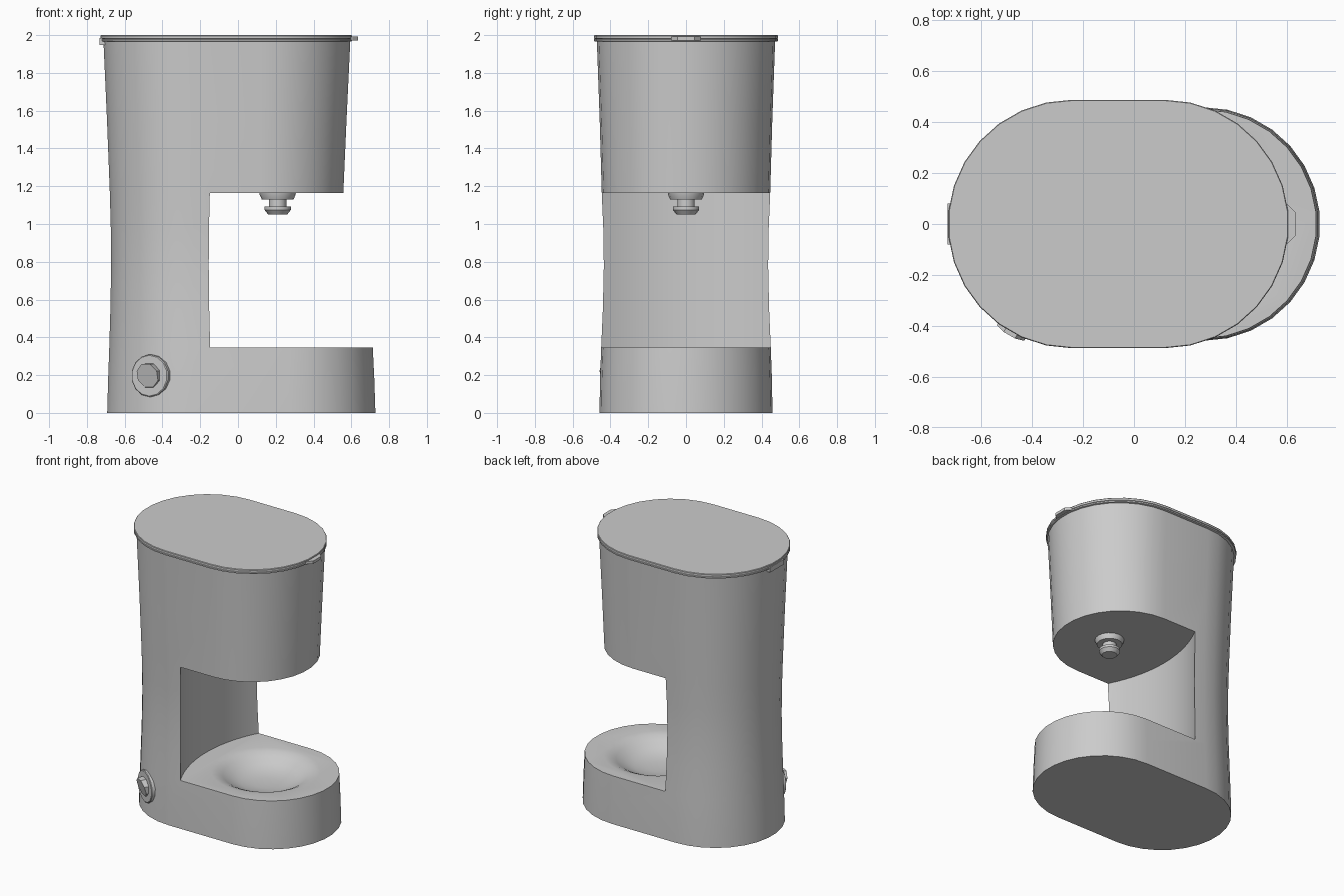
import bpy, bmesh
from math import sin, cos, pi, radians, asin
from mathutils import Matrix, Vector

if "Cube" in bpy.data.objects:
    bpy.data.objects.remove(bpy.data.objects["Cube"])

grey = bpy.data.materials.new("matte grey")
grey.use_nodes = True
grey.diffuse_color = (0.6, 0.6, 0.6, 1)
grey.node_tree.nodes["Principled BSDF"].inputs["Base Color"].default_value = (0.6, 0.6, 0.6, 1)


def make(name, bm):
    bmesh.ops.recalc_face_normals(bm, faces=bm.faces)
    mesh = bpy.data.meshes.new(name)
    bm.to_mesh(mesh)
    bm.free()
    obj = bpy.data.objects.new(name, mesh)
    bpy.context.collection.objects.link(obj)
    mesh.materials.append(grey)
    return obj


def activate(obj):
    bpy.ops.object.select_all(action='DESELECT')
    obj.select_set(True)
    bpy.context.view_layer.objects.active = obj


def smooth(obj, angle=30):
    activate(obj)
    bpy.ops.object.shade_smooth_by_angle(angle=radians(angle))


def loft(name, rings):
    """Skin matching rings of points and cap both ends."""
    bm = bmesh.new()
    loops = [[bm.verts.new(p) for p in ring] for ring in rings]
    n = len(loops[0])
    for a, b in zip(loops, loops[1:]):
        for i in range(n):
            j = (i + 1) % n
            bm.faces.new((a[i], a[j], b[j], b[i]))
    bm.faces.new(loops[0])
    bm.faces.new(loops[-1])
    return make(name, bm)


def stadium(z, back, front, r, seg=15):
    """Oblong outline with round ends at x = back and x = front."""
    right = [(front - r + r * cos(t), r * sin(t), z)
             for t in (pi * (i / seg - 0.5) for i in range(seg + 1))]
    left = [(back + r - r * cos(t), -r * sin(t), z)
            for t in (pi * (i / seg - 0.5) for i in range(seg + 1))]
    return right + left


def lathe(name, profile, x, seg):
    return loft(name, [[(x + r * cos(2 * pi * i / seg), r * sin(2 * pi * i / seg), z)
                        for i in range(seg)] for r, z in profile])


def cut(obj, cutter):
    cutter.hide_render = True
    mod = obj.modifiers.new("cut", 'BOOLEAN')
    mod.operation, mod.solver, mod.object = 'DIFFERENCE', 'EXACT', cutter
    activate(obj)
    bpy.ops.object.modifier_apply(modifier=mod.name)
    bpy.data.objects.remove(cutter)


# Waisted body: base, column and overhanging tank in one shell
body = loft("body", [stadium(*s) for s in (
    (0, -0.695, 0.73, 0.458), (0.18, -0.69, 0.724, 0.455), (0.345, -0.684, 0.716, 0.449),
    (0.55, -0.678, 0.66, 0.44), (0.78, -0.674, 0.6, 0.435), (0.98, -0.676, 0.56, 0.438),
    (1.165, -0.681, 0.56, 0.446), (1.55, -0.696, 0.577, 0.457), (1.97, -0.715, 0.597, 0.472))])

# Jug opening with a concave rear wall
radius, centre, half = 0.955, 0.695, 0.6
sweep = asin(half / radius)
outline = [(centre - radius * cos(t), radius * sin(t))
           for t in (sweep * (i / 10 - 1) for i in range(21))]
outline += [(1, half), (1, -half)]
cut(body, loft("opening_cutter", [[(x, y, z) for x, y in outline] for z in (0.345, 1.165)]))

# Shallow jug dish in the base
dish = ((0.36, 0.36), (0.36, 0.345), (0.32, 0.337), (0.28, 0.318), (0.23, 0.287),
        (0.16, 0.262), (0.08, 0.253), (0.02, 0.251))
cut(body, lathe("dish_cutter", dish, 0.22, 32))
smooth(body)

# Lid with a fine groove around the rim
smooth(loft("lid", [stadium(*s) for s in (
    (1.966, -0.722, 0.6, 0.48), (1.969, -0.73, 0.607, 0.487), (1.978, -0.73, 0.607, 0.487),
    (1.98, -0.725, 0.602, 0.482), (1.982, -0.73, 0.607, 0.487),
    (1.996, -0.73, 0.607, 0.487), (2, -0.727, 0.604, 0.484))]))

# Finger tab at the front of the lid and hinge at the back
tab = [(0.57, -0.09), (0.605, -0.075), (0.635, -0.045), (0.635, 0.045), (0.605, 0.075), (0.57, 0.09)]
loft("lid_tab", [[(x, y, z) for x, y in tab] for z in (1.972, 1.992)])
hinge = [(-0.7, -0.08), (-0.732, -0.08), (-0.732, 0.08), (-0.7, 0.08)]
loft("lid_hinge", [[(x, y, z) for x, y in hinge] for z in (1.948, 1.985)])

# Drip valve under the tank
smooth(lathe("drip_valve", (
    (0.097, 1.17), (0.095, 1.155), (0.084, 1.13), (0.046, 1.13), (0.046, 1.092),
    (0.07, 1.092), (0.07, 1.075), (0.05, 1.05)), 0.21, 16))

# Switch on the rounded rear corner: thin disc and slanted knob
out = Vector((-0.5, -cos(pi / 6), 0))
side = Vector((0, 0, 1)).cross(out)
axis = Vector((-0.237, 0, 0.197))


def switch_ring(r, n, low, high):
    ring = []
    for i in range(n):
        t = 2 * pi * (i + 0.5) / n
        depth = low + (high - low) * (sin(t) + 1) / 2
        ring.append(axis + side * (r * cos(t)) + Vector((0, 0, r * sin(t))) + out * depth)
    return ring


smooth(loft("switch_disc", [switch_ring(0.113, 14, 0.43, 0.43),
                            switch_ring(0.113, 14, 0.46, 0.46),
                            switch_ring(0.108, 14, 0.464, 0.464)]))
loft("switch_knob", [switch_ring(0.07, 8, 0.44, 0.44), switch_ring(0.066, 8, 0.468, 0.505)])
